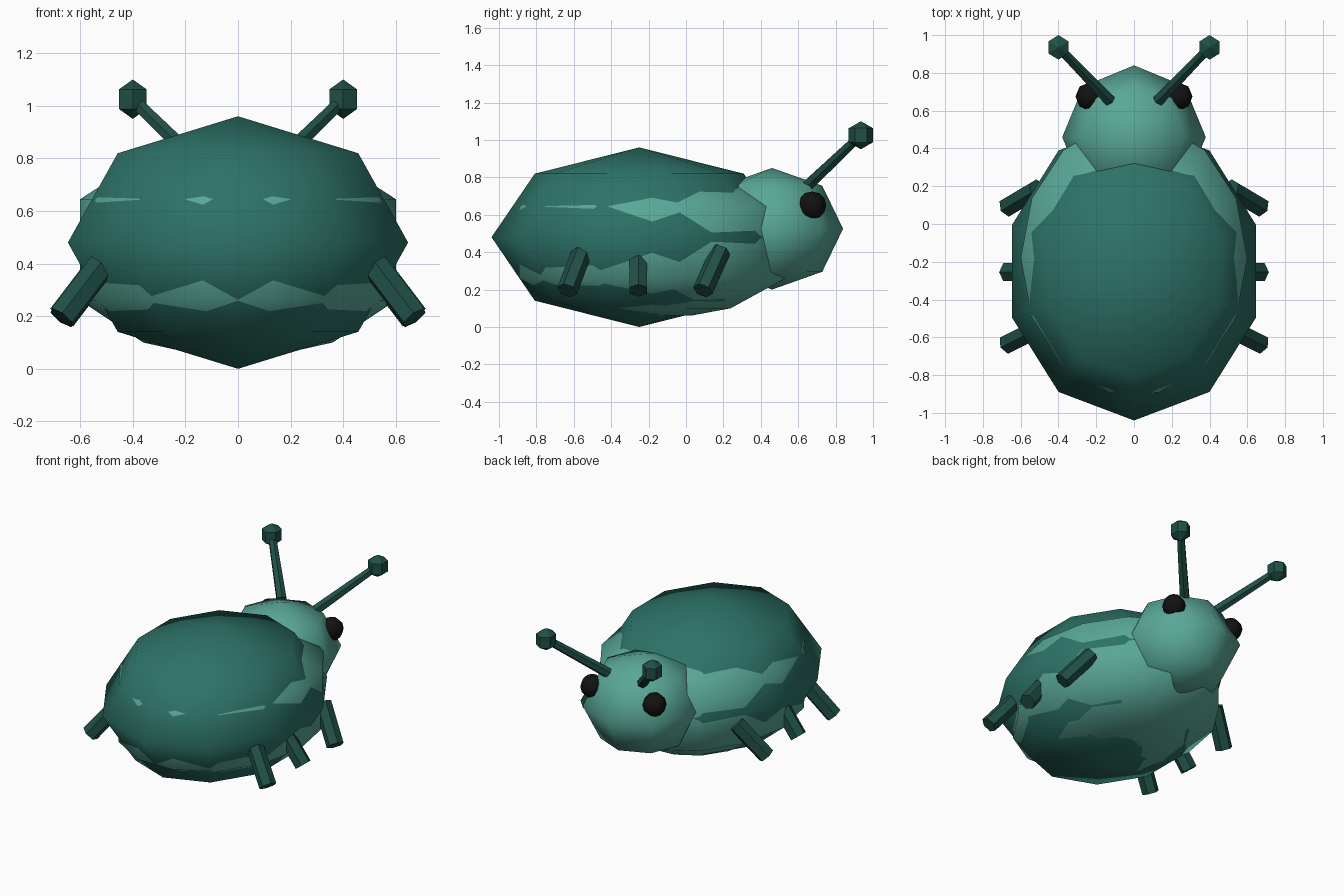
import bpy, bmesh, math
from mathutils import Vector

if "Cube" in bpy.data.objects:
    bpy.data.objects.remove(bpy.data.objects["Cube"])


def material(name, rgb):
    m = bpy.data.materials.new(name)
    m.diffuse_color = (*rgb, 1)
    m.use_nodes = True
    m.node_tree.nodes["Principled BSDF"].inputs["Base Color"].default_value = m.diffuse_color
    return m


SHELL = material("shell_green", (0.026, 0.17, 0.136))
SKIN = material("light_green", (0.10, 0.39, 0.31))
LIMB = material("dark_green", (0.014, 0.08, 0.062))
BLACK = material("black", (0.006, 0.006, 0.006))


def finish(name, bm, mat, angle):
    bmesh.ops.recalc_face_normals(bm, faces=bm.faces)
    me = bpy.data.meshes.new(name)
    bm.to_mesh(me)
    bm.free()
    me.materials.append(mat)
    ob = bpy.data.objects.new(name, me)
    bpy.context.collection.objects.link(ob)
    if angle:
        bpy.ops.object.select_all(action='DESELECT')
        ob.select_set(True)
        bpy.context.view_layer.objects.active = ob
        bpy.ops.object.shade_smooth_by_angle(angle=math.radians(angle))
    return ob


def ball(name, centre, radii, segments, rings, mat, angle=70):
    bm = bmesh.new()
    bmesh.ops.create_uvsphere(bm, u_segments=segments, v_segments=rings, radius=1)
    for v in bm.verts:
        v.co = Vector(centre) + Vector(a * b for a, b in zip(v.co, radii))
    return finish(name, bm, mat, angle)


def rod(name, a, b, r1, r2, mat, sides=6):
    a, b = Vector(a), Vector(b)
    bm = bmesh.new()
    bmesh.ops.create_cone(bm, cap_ends=True, segments=sides, radius1=r1, radius2=r2,
                          depth=(b - a).length)
    q = (b - a).to_track_quat('Z', 'Y')
    for v in bm.verts:
        v.co = q @ v.co + (a + b) / 2
    return finish(name, bm, mat, 0)


def stacked_body(name, cy, rows, n, mat):
    """Oval rings (z, x radius, y radius) joined from bottom to top."""
    bm = bmesh.new()
    rings = []
    for z, rx, ry in rows:
        ang = [2 * math.pi * i / n for i in range(n)]
        rings.append([bm.verts.new((rx * math.cos(t), cy + ry * math.sin(t), z)) for t in ang])
    for lo, hi in zip(rings, rings[1:]):
        for i in range(n):
            j = (i + 1) % n
            bm.faces.new((lo[i], lo[j], hi[j], hi[i]))
    bm.faces.new(rings[0])
    bm.faces.new(rings[-1])
    bmesh.ops.remove_doubles(bm, verts=bm.verts, dist=0.002)
    return finish(name, bm, mat, 70)


# Wing shell, and the body that shows through at the shoulders and belly
ball("wing_shell", (0, -0.25, 0.48), (0.68, 0.79, 0.48), 10, 4, SHELL)
stacked_body("body", -0.18, [
    (0.06, 0.18, 0.21), (0.10, 0.36, 0.43), (0.26, 0.60, 0.73),
    (0.645, 0.60, 0.73), (0.80, 0.36, 0.43), (0.85, 0.12, 0.14)], 14, SKIN)

# Head
ball("head", (0, 0.46, 0.525), (0.38, 0.38, 0.325), 8, 4, SKIN)

for s, side in ((-1, "left"), (1, "right")):
    # Eyes
    ball(f"{side}_eye", (s * 0.235, 0.675, 0.65), (0.075,) * 3, 8, 6, BLACK)
    # Antennae with knobs
    rod(f"{side}_antenna", (s * 0.13, 0.655, 0.76), (s * 0.40, 0.935, 1.025), 0.034, 0.026, LIMB)
    ball(f"{side}_antenna_knob", (s * 0.40, 0.935, 1.025), (0.07, 0.075, 0.075), 6, 3, LIMB, 0)
    # Legs: front and rear lean backwards, the middle one is straight
    for place, y, lean in (("front", 0.09, 0.095), ("middle", -0.255, 0.0), ("rear", -0.635, 0.08)):
        rod(f"{side}_{place}_leg", (s * 0.51, y + lean, 0.405), (s * 0.67, y, 0.195),
            0.055, 0.055, LIMB)
